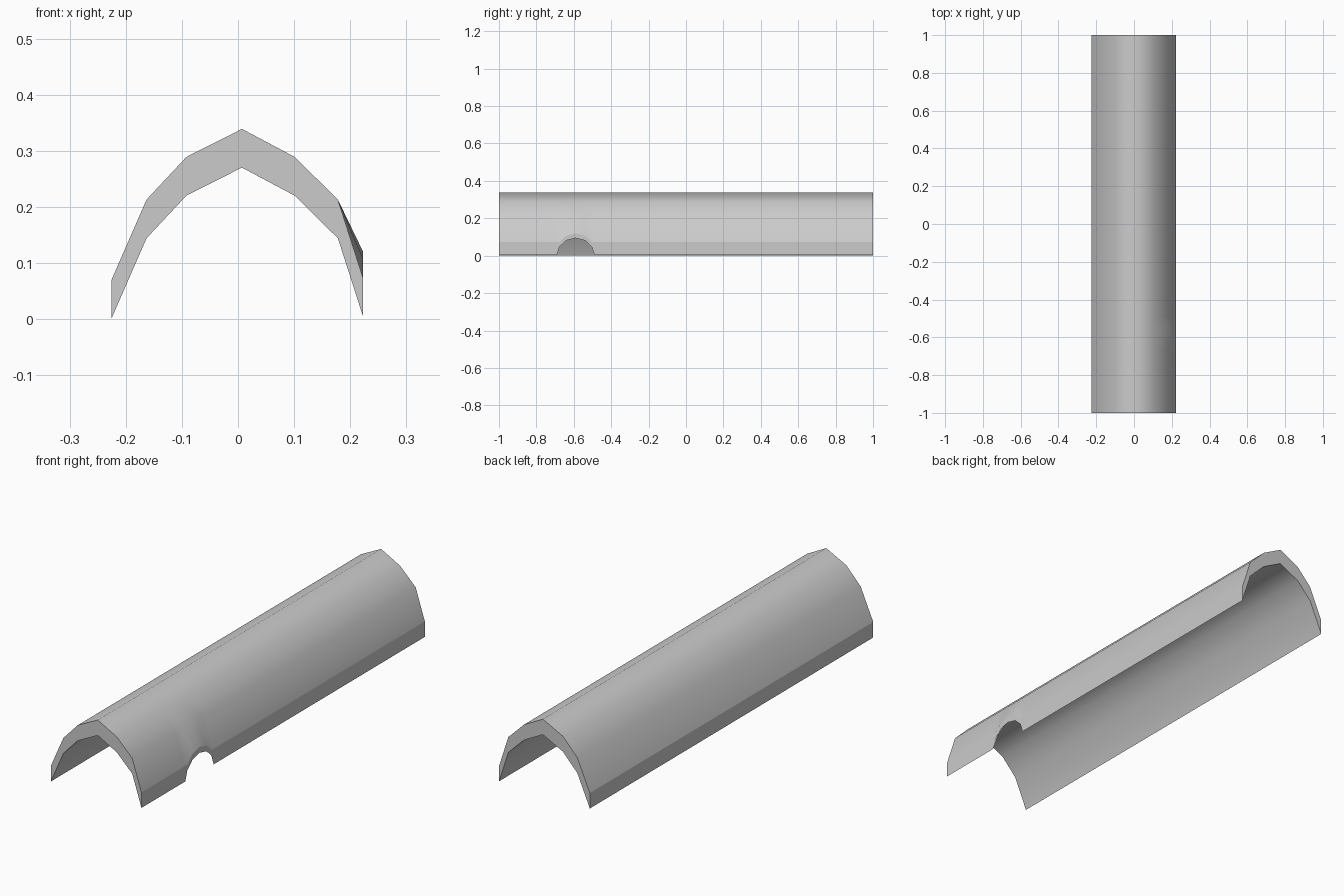
import bpy, bmesh, math

cube = bpy.data.objects.get("Cube")
if cube:
    bpy.data.objects.remove(cube, do_unlink=True)

grey = bpy.data.materials.new("plain grey")
grey.use_nodes = True
colour = (0.6, 0.6, 0.6, 1)
grey.diffuse_color = colour
grey.node_tree.nodes["Principled BSDF"].inputs["Base Color"].default_value = colour

# Arched cross-section, swept along y; the inside is the same arch, lower
ARCH = [(-.225, .071), (-.163, .213), (-.092, .289), (.007, .339),
        (.101, .289), (.178, .213), (.223, .073)]
DROP = .069
NOTCH_Y, NOTCH_R, NOTCH_H, LIP = -.59, .1, .094, .026

# Stations along the length: both ends plus the steps of the round notch
angles = [math.pi * i / 6 for i in range(7)]
stations = [(-1, 0)]
stations += [(NOTCH_Y - NOTCH_R * math.cos(a), NOTCH_H * math.sin(a)) for a in angles]
stations += [(1, 0)]

bm = bmesh.new()
rings = []
for y, raised in stations:
    outer = [list(p) for p in ARCH]
    inner = [[x, max(z - DROP, 0)] for x, z in ARCH]
    # The notch lifts the lower left edge and leaves a thin lip
    inner[-1][1] = max(inner[-1][1], raised)
    outer[-1][1] = max(outer[-1][1], inner[-1][1] + LIP)
    rings.append([bm.verts.new((x, y, z)) for x, z in outer + inner[::-1]])

n = len(ARCH)
flat = []
for a, b in zip(rings, rings[1:]):
    for i in range(2 * n):
        j = (i + 1) % (2 * n)
        face = bm.faces.new((a[i], a[j], b[j], b[i]))
        face.smooth = i not in (n - 1, 2 * n - 1)
        if not face.smooth:
            flat.append(face)

# End caps, in strips between the outer and inner arch
for ring in (rings[0], rings[-1]):
    for i in range(n - 1):
        flat.append(bm.faces.new((ring[i], ring[i + 1], ring[-2 - i], ring[-1 - i])))

# Crisp borders around the rims and end caps
for face in flat:
    face.smooth = False
    for edge in face.edges:
        edge.smooth = False

bmesh.ops.recalc_face_normals(bm, faces=bm.faces)
mesh = bpy.data.meshes.new("arched_channel")
bm.to_mesh(mesh)
bm.free()
mesh.materials.append(grey)
bpy.context.collection.objects.link(bpy.data.objects.new("arched_channel", mesh))
